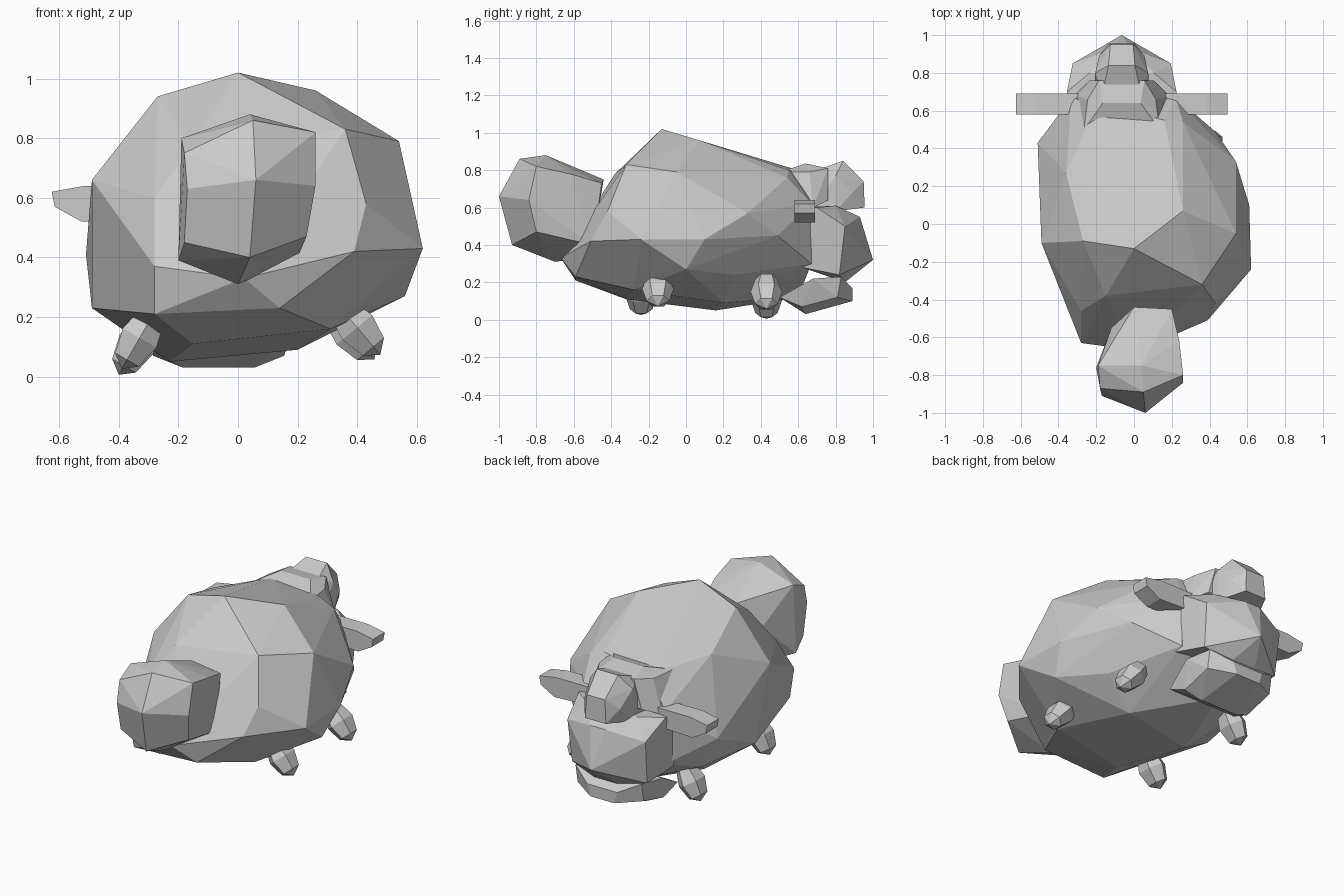
import bpy
import bmesh
from math import radians
from mathutils import Matrix, Vector

old = bpy.data.objects.get("Cube")
if old:
    bpy.data.objects.remove(old, do_unlink=True)

# One plain material for the whole animal
grey = bpy.data.materials.new("plain_grey")
grey.use_nodes = True
colour = (.6, .6, .6, 1)
grey.diffuse_color = colour
for node in grey.node_tree.nodes:
    if node.type == "BSDF_PRINCIPLED":
        node.inputs["Base Color"].default_value = colour
        node.inputs["Roughness"].default_value = .8


def finish(name, bm):
    """Turn a bmesh into a flat shaded object."""
    bmesh.ops.recalc_face_normals(bm, faces=bm.faces[:])
    mesh = bpy.data.meshes.new(name)
    bm.to_mesh(mesh)
    bm.free()
    mesh.materials.append(grey)
    obj = bpy.data.objects.new(name, mesh)
    bpy.context.scene.collection.objects.link(obj)
    return obj


def faceted(name, corners):
    """Build a chunky faceted solid stretched over a few corners."""
    bm = bmesh.new()
    for corner in corners:
        bm.verts.new(corner)
    result = bmesh.ops.convex_hull(bm, input=bm.verts[:])
    spare = set(result["geom_interior"]) | set(result["geom_unused"])
    spare_verts = [v for v in spare if isinstance(v, bmesh.types.BMVert)]
    bmesh.ops.delete(bm, geom=spare_verts, context="VERTS")
    bmesh.ops.dissolve_limit(bm, angle_limit=radians(3),
                             verts=bm.verts[:], edges=bm.edges[:])
    return finish(name, bm)


# Body: upper back, widest band, belly, then the flat face end
back = [
    (0, -.13, 1.02), (-.27, -.09, .94), (.26, .07, .96), (.36, -.32, .83),
    (.54, -.05, .79), (-.36, .27, .82), (.16, .55, .8), (-.2, .63, .79),
    (.26, .54, .76), (-.15, -.38, .78),
]
band = [
    (.62, -.24, .43), (.61, .1, .43), (.54, .33, .57), (.43, .49, .45),
    (-.49, -.1, .66), (-.51, .43, .41), (.39, -.51, .42), (.43, -.42, .58),
    (-.28, -.46, .6), (-.28, -.63, .37), (.02, -.67, .33),
]
belly = [
    (.56, 0, .27), (.4, .26, .24), (-.49, .04, .23), (-.28, -.59, .21),
    (.14, -.59, .23), (-.15, -.32, .11), (-.23, .16, .05), (.2, .2, .09),
    (-.4, .42, .21), (-.1, .6, .12), (.31, -.28, .16),
]
face_end = [(x, .67, z) for x in (-.33, .22) for z in (.3, .62)]
faceted("body", back + band + belly + face_end)

# Big blocky tail
tail_tip = [
    (.05, -.89, .86), (.06, -1, .66), (.04, -.93, .4),
    (-.18, -.87, .75), (-.17, -.91, .63), (-.18, -.86, .45),
    (.26, -.8, .82), (.26, -.84, .64), (.23, -.8, .47),
]
tail_root = [
    (.04, -.75, .88), (-.19, -.75, .8), (-.2, -.76, .39), (0, -.7, .31),
    (.24, -.62, .78), (.2, -.45, .73), (0, -.44, .75), (-.12, -.55, .6),
    (0, -.55, .33), (.2, -.5, .4),
]
faceted("tail", tail_tip + tail_root)

# The head parts share a centre line a little to one side of the body
MIDDLE = -.065


def both_sides(points):
    """Mirror half-width points over the head's centre line."""
    return [(MIDDLE + side * w, y, z) for w, y, z in points for side in (-1, 1)]


faceted("muzzle", both_sides([
    (0, 1, .32), (.05, .93, .55), (.26, .85, .5), (.25, .82, .24),
    (.08, .85, .2), (.17, .8, .61), (.29, .7, .6), (.29, .62, .6),
    (.29, .62, .28),
]))
faceted("lower_jaw", both_sides([
    (.08, .89, .1), (.1, .89, .17), (.22, .83, .23), (.22, .81, .12),
    (.12, .64, .03), (.22, .62, .07), (.26, .68, .22), (.23, .5, .12),
]))
faceted("nose", both_sides([
    (.07, .955, .6), (.06, .95, .74), (.07, .84, .85), (.12, .89, .68),
    (.14, .8, .77), (.14, .8, .58), (.1, .7, .8), (.15, .66, .58),
]))

# Brow: a low block joining the back to the nose
faceted("brow", both_sides([
    (.1, .64, .835), (.12, .76, .81), (.17, .76, .64), (.18, .66, .79),
    (.2, .5, .79), (.25, .68, .6), (.26, .55, .6),
]))

# Ears: flat strips with a pointed tip, one on each side
ear_outline = [(.56, .62), (.55, .57), (.45, .64), (.46, .52), (.2, .64), (.2, .53)]
for label, side in (("left", 1), ("right", -1)):
    faceted(label + "_ear", [(MIDDLE + side * w, y, z)
                             for w, z in ear_outline for y in (.58, .69)])

# Feet: small pebbles set into the belly, splayed outward
feet = {
    "left_front_foot": (.4, -.15, .165),
    "left_back_foot": (.38, .43, .15),
    "right_front_foot": (-.33, -.24, .13),
    "right_back_foot": (-.34, .43, .11),
}
for name, centre in feet.items():
    splay = -40 if centre[0] > 0 else 30
    bm = bmesh.new()
    bmesh.ops.create_uvsphere(bm, u_segments=6, v_segments=4, radius=1)
    bmesh.ops.transform(
        bm, verts=bm.verts[:],
        matrix=Matrix.Translation(Vector(centre))
        @ Matrix.Rotation(radians(splay), 4, "Y")
        @ Matrix.Diagonal((.075, .085, .12, 1)))
    finish(name, bm)
